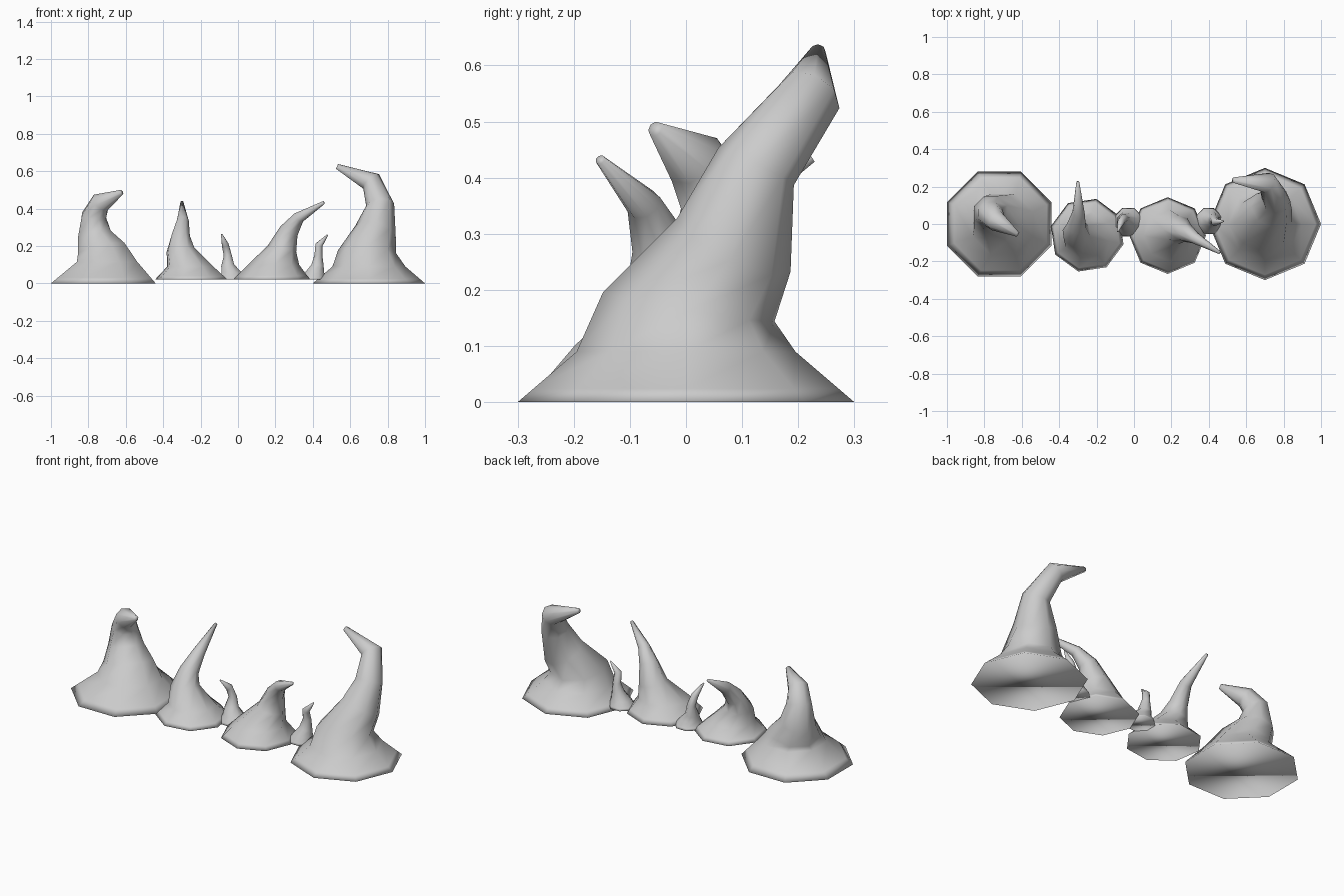
import bpy, bmesh
from math import cos, sin, radians
from mathutils import Vector

if "Cube" in bpy.data.objects:
    bpy.data.objects.remove(bpy.data.objects["Cube"])

SIDES = 8
UP = Vector((0, 0, 1))


def horn(name, rings, start):
    """Loft eight-sided rings (x, y, z, radius) that tilt along their path."""
    # narrow rim loop just above the base edge
    a, b = rings[0], rings[1]
    rim = tuple(p + (q - p) * 0.27 for p, q in zip(a, b))
    rings = [a, rim] + rings[1:]
    pts = [Vector(r[:3]) for r in rings]
    bm = bmesh.new()
    loops = []
    for i, (p, r) in enumerate(zip(pts, rings)):
        if i < 3:
            n = UP.copy()
        else:
            n = (p - pts[i - 1]).normalized()
            if i < len(pts) - 1:
                n = n + (pts[i + 1] - p).normalized()
            n.normalize()
            if i == 3:
                n = (n + UP).normalized()
        q = UP.rotation_difference(n)
        loop = []
        for k in range(SIDES):
            t = radians(start) + radians(360 / SIDES) * k
            loop.append(bm.verts.new(p + q @ Vector((cos(t), sin(t), 0)) * r[3]))
        loops.append(loop)
    for lo, hi in zip(loops, loops[1:]):
        for k in range(SIDES):
            j = (k + 1) % SIDES
            bm.faces.new((lo[k], lo[j], hi[j], hi[k]))
    bm.faces.new(loops[0][::-1])
    bm.faces.new(loops[-1])
    for f in bm.faces:
        f.smooth = True
    mesh = bpy.data.meshes.new(name)
    bm.to_mesh(mesh)
    bm.free()
    ob = bpy.data.objects.new(name, mesh)
    bpy.context.collection.objects.link(ob)
    return ob


# large horns at both ends
horn("left_large_horn", [
    (-.72, 0, 0, .303), (-.70, 0, .115, .175), (-.73, .03, .18, .137),
    (-.768, .06, .255, .098), (-.77, .055, .36, .07),
    (-.735, .015, .432, .056), (-.622, -.055, .487, .014)], 22.5)
horn("right_large_horn", [
    (.70, 0, 0, .30), (.70, 0, .09, .195), (.69, .005, .17, .155),
    (.735, .085, .28, .112), (.76, .125, .42, .075),
    (.712, .22, .545, .058), (.53, .235, .625, .014)], 0)

# medium horns
horn("left_medium_horn", [
    (-.25, -.06, .02, .20), (-.255, -.06, .09, .127), (-.308, -.05, .18, .077),
    (-.308, -.01, .25, .052), (-.296, .06, .33, .034),
    (-.30, .225, .435, .008)], 31)
horn("right_medium_horn", [
    (.18, -.062, .02, .205), (.19, -.062, .10, .137), (.235, -.03, .185, .078),
    (.272, -.045, .28, .052), (.325, -.075, .352, .032),
    (.458, -.153, .432, .009)], 0)

# small horns
horn("left_small_horn", [
    (-.03, .01, .02, .082), (-.035, .01, .06, .057), (-.055, .02, .095, .038),
    (-.055, .03, .15, .023), (-.068, .015, .205, .02),
    (-.087, -.04, .262, .004)], 22.5)
horn("right_small_horn", [
    (.40, .015, .02, .075), (.41, .015, .06, .054), (.425, .02, .095, .036),
    (.43, .025, .15, .023), (.433, .01, .205, .021),
    (.479, .015, .26, .004)], 22.5)
